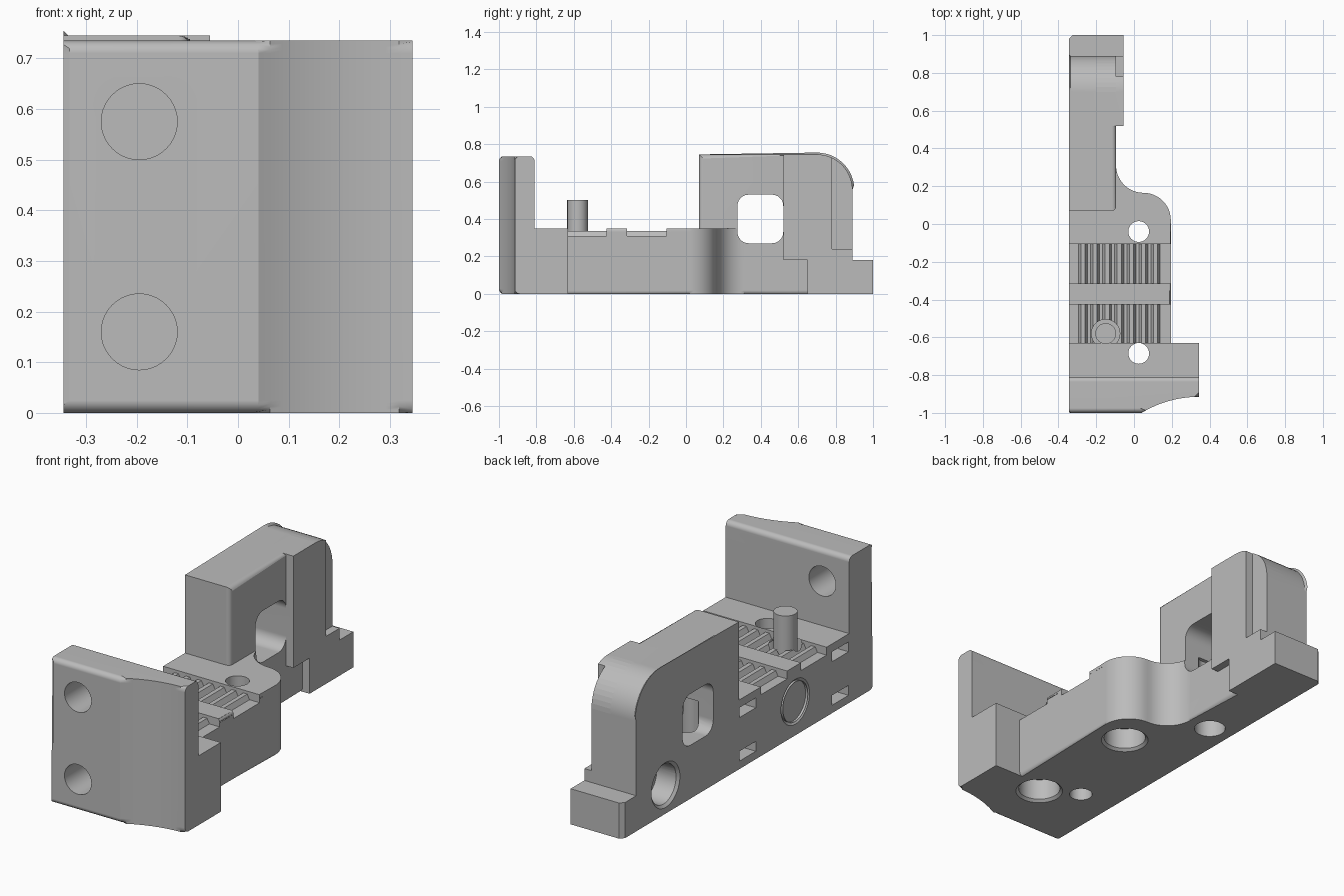
import bpy, bmesh
from math import sin, cos, pi, radians
from mathutils import Matrix

if "Cube" in bpy.data.objects:
    bpy.data.objects.remove(bpy.data.objects["Cube"], do_unlink=True)

grey = bpy.data.materials.new("light_grey_plastic")
grey.use_nodes = True
grey.diffuse_color = (0.5, 0.5, 0.5, 1)
grey.node_tree.nodes["Principled BSDF"].inputs["Base Color"].default_value = (0.5, 0.5, 0.5, 1)

LEFT, RIGHT = -0.345, 0.345   # overall width
INNER, POST = -0.095, -0.055  # inner faces of the tower and its post


def finish(name, bm):
    bmesh.ops.recalc_face_normals(bm, faces=bm.faces)
    mesh = bpy.data.meshes.new(name)
    bm.to_mesh(mesh)
    bm.free()
    mesh.materials.append(grey)
    ob = bpy.data.objects.new(name, mesh)
    bpy.context.collection.objects.link(ob)
    return ob


def arc(cx, cy, r, a0, a1, n=12):
    angles = [radians(a0 + (a1 - a0) * i / n) for i in range(n + 1)]
    return [(cx + r * cos(a), cy + r * sin(a)) for a in angles]


def prism(name, pts, axis, lo, hi, bevels=()):
    """Extrude a profile along an axis; bevels = (rule on edge ends, size, segments)."""
    place = {"x": lambda u, v, w: (w, u, v),
             "y": lambda u, v, w: (u, w, v),
             "z": lambda u, v, w: (u, v, w)}[axis]
    bm = bmesh.new()
    rings = [[bm.verts.new(place(u, v, w)) for u, v in pts] for w in (lo, hi)]
    for ring in rings:
        bm.faces.new(ring)
    for i in range(len(pts)):
        j = (i + 1) % len(pts)
        bm.faces.new((rings[0][i], rings[0][j], rings[1][j], rings[1][i]))
    for rule, size, segments in bevels:
        edges = [e for e in bm.edges if rule(e.verts[0].co, e.verts[1].co)]
        bmesh.ops.bevel(bm, geom=edges, offset=size, segments=segments,
                        profile=0.5, affect="EDGES")
    return finish(name, bm)


def box(name, x, y, z, bevels=()):
    return prism(name, [(x[0], y[0]), (x[1], y[0]), (x[1], y[1]), (x[0], y[1])],
                 "z", z[0], z[1], bevels)


def cylinder(name, axis, centre, r, lo, hi, r2=None):
    bm = bmesh.new()
    bmesh.ops.create_cone(bm, cap_ends=True, segments=40, radius1=r,
                          radius2=r if r2 is None else r2, depth=hi - lo)
    turn = {"x": Matrix.Rotation(pi / 2, 4, "Y"),
            "y": Matrix.Rotation(-pi / 2, 4, "X"), "z": Matrix()}[axis]
    mid = (lo + hi) / 2
    u, v = centre
    spot = {"x": (mid, u, v), "y": (u, mid, v), "z": (u, v, mid)}[axis]
    bm.transform(Matrix.Translation(spot) @ turn)
    return finish(name, bm)


def combine(body, tool, operation):
    mod = body.modifiers.new("combine", "BOOLEAN")
    mod.operation, mod.solver, mod.object = operation, "EXACT", tool
    bpy.context.view_layer.objects.active = body
    bpy.ops.object.modifier_apply(modifier=mod.name)
    bpy.data.objects.remove(tool, do_unlink=True)


def both(test):
    return lambda a, b: test(a) and test(b)


def near(a, b):
    return abs(a - b) < 0.002


# Base with an S-shaped inner outline
outline = ([(LEFT, -0.7), (0.195, -0.7)] + arc(0.05, 0.02, 0.145, 0, 90)
           + arc(0.05, 0.31, 0.145, 270, 180)[1:] + [(INNER, 0.7), (LEFT, 0.7)])
rim = lambda a, b: (near(a.z, b.z) and min(a.x, b.x) > LEFT + 0.1
                    and max(abs(a.y), abs(b.y)) <= 0.71)
body = prism("slide_bracket", outline, "z", 0, 0.35, [(rim, 0.018, 4)])

# Two belt recesses with a row of teeth
for y0, y1 in ((-0.63, -0.425), (-0.315, -0.105)):
    combine(body, box("recess", (-1, 1), (y0, y1), (0.31, 1)), "DIFFERENCE")
comb = [(LEFT + 0.02, 0.28), (LEFT + 0.02, 0.31)]
for i in range(7):
    x = -0.27 + 0.064 * i
    comb += [(x - 0.024, 0.31), (x - 0.011, 0.335), (x + 0.011, 0.335), (x + 0.024, 0.31)]
comb += [(0.15, 0.31), (0.15, 0.28)]
combine(body, prism("belt_teeth", comb, "y", -0.64, -0.095), "UNION")

# Front step and upright plate with a hollowed front corner
combine(body, box("front_step", (LEFT, RIGHT), (-0.85, -0.63), (0, 0.35)), "UNION")
plate = [(LEFT, -0.81), (LEFT, -1)] + arc(RIGHT, -1.505, 0.59, 121.1, 90) + [(RIGHT, -0.81)]
long_edge = lambda a, b: (near(a.z, b.z) and not near(a.x, b.x)
                          and (a.z > 0.5 or max(a.y, b.y) < -0.85))
left_corner = both(lambda p: near(p.x, LEFT) and p.y < -0.9 and 0.02 < p.z < 0.72)
combine(body, prism("front_plate", plate, "z", 0, 0.735,
                    [(long_edge, 0.025, 4), (left_corner, 0.012, 1)]), "UNION")

# Tower with a rounded back shoulder
shoulder = arc(0.70, 0.555, 0.19, 0, 90)
tower = [(0.07, 0.1), (0.89, 0.1)] + shoulder + [(0.07, 0.745)]
inner_rim = lambda a, b: (both(lambda p: near(p.x, INNER) and p.z > 0.15)(a, b)
                          or both(lambda p: near(p.y, 0.07) and p.x > LEFT + 0.1)(a, b)
                          and near(a.x, b.x))
left_rim = both(lambda p: near(p.x, LEFT) and p.z > 0.5)
combine(body, prism("tower", tower, "x", LEFT, INNER,
                    [(inner_rim, 0.022, 4), (left_rim, 0.01, 1)]), "UNION")

# Post on the tower's inner face, thinned at the back
post = prism("post", [(0.52, 0.18), (0.89, 0.18)] + shoulder + [(0.52, 0.745)],
             "x", -0.2, POST)
combine(post, box("post_notch", (INNER, 1), (0.78, 1), (0.24, 1)), "DIFFERENCE")
combine(body, post, "UNION")

# Back foot
foot_corner = both(lambda p: near(p.x, LEFT) and near(p.y, 1))
combine(body, box("back_foot", (LEFT, POST), (0.65, 1), (0, 0.18),
                  [(foot_corner, 0.02, 1)]), "UNION")

# Boss around the screw hole in the teeth
combine(body, cylinder("screw_boss", "z", (-0.15, -0.58), 0.075, 0.2, 0.35), "UNION")

# Window with rounded corners through the tower
window = []
for cy, cz, a in ((0.46, 0.47, 0), (0.335, 0.47, 90), (0.335, 0.33, 180), (0.46, 0.33, 270)):
    window += arc(cy, cz, 0.06, a, a + 90, 6)
combine(body, prism("window", window, "x", -1, 1), "DIFFERENCE")

# Round holes: axis, centre, radius, start, end, optional end radius
holes = [("z", (-0.15, -0.58), 0.055, -0.1, 0.5),
         ("z", (-0.22, 0.31), 0.055, -0.1, 0.4),
         ("z", (-0.22, 0.31), 0.075, -0.1, 0.16),
         ("y", (-0.195, 0.575), 0.075, -1.1, -0.7),
         ("y", (-0.195, 0.16), 0.075, -1.1, -0.75)]
for y in (-0.04, -0.685):   # screws with wide pockets underneath
    holes += [("z", (0.025, y), 0.055, -0.1, 0.5), ("z", (0.025, y), 0.1, -0.1, 0.12),
              ("z", (0.025, y), 0.125, -0.01, 0.012, 0.1)]
for y, z, depth in ((-0.38, 0.17, 0.2), (0.655, 0.145, 0.12)):   # cross screws
    holes += [("x", (y, z), 0.056, -1, 1), ("x", (y, z), 0.1, -1, LEFT + depth),
              ("x", (y, z), 0.125, LEFT - 0.01, LEFT + 0.012, 0.1)]
for z in (0.14, 0.64):      # blind pin holes
    holes.append(("x", (0.21, z), 0.048, -1, LEFT + 0.12))
for hole in holes:
    combine(body, cylinder("hole", *hole), "DIFFERENCE")

# Flat slots in the left face
for y in (0, -0.74):
    for z in (0.065, 0.285):
        combine(body, box("slot", (-1, LEFT + 0.1), (y - 0.065, y + 0.065),
                          (z - 0.025, z + 0.025)), "DIFFERENCE")

# Smooth the curves and keep the flats crisp
bpy.ops.object.select_all(action="DESELECT")
body.select_set(True)
bpy.context.view_layer.objects.active = body
bpy.ops.object.shade_smooth_by_angle(angle=radians(28))
normals = body.modifiers.new("flat_faces", "WEIGHTED_NORMAL")
normals.keep_sharp = True
